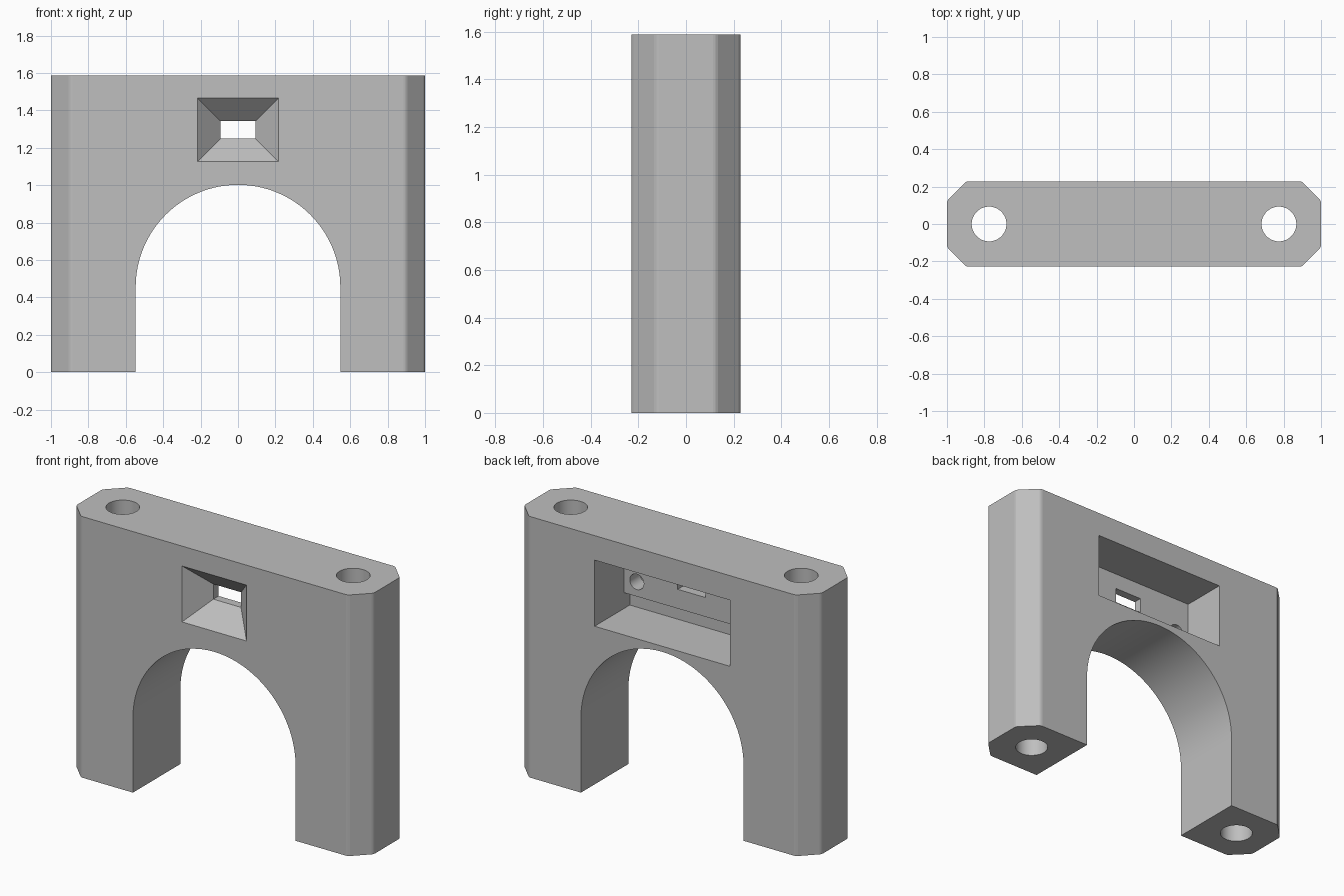
import bpy
import bmesh
from math import cos, sin, pi, radians

if "Cube" in bpy.data.objects:
    bpy.data.objects.remove(bpy.data.objects["Cube"])

HALF_DEPTH = 0.228
HEIGHT = 1.587
ARCH_RADIUS = 0.547
ARCH_CENTRE = 0.455

grey = bpy.data.materials.new("plain_grey")
grey.use_nodes = True
grey.diffuse_color = (0.52, 0.52, 0.52, 1)
grey.node_tree.nodes["Principled BSDF"].inputs["Base Color"].default_value = grey.diffuse_color


def finish(name, bm):
    bmesh.ops.recalc_face_normals(bm, faces=bm.faces[:])
    mesh = bpy.data.meshes.new(name)
    bm.to_mesh(mesh)
    bm.free()
    mesh.materials.append(grey)
    obj = bpy.data.objects.new(name, mesh)
    bpy.context.collection.objects.link(obj)
    return obj


def loft(name, rings):
    """Closed solid through matching rings of points."""
    bm = bmesh.new()
    loops = [[bm.verts.new(p) for p in ring] for ring in rings]
    n = len(loops[0])
    for a, b in zip(loops, loops[1:]):
        for i in range(n):
            j = (i + 1) % n
            bm.faces.new((a[i], a[j], b[j], b[i]))
    bm.faces.new(loops[0])
    bm.faces.new(loops[-1])
    return finish(name, bm)


def circle(radius, segments=48):
    return [(radius * cos(2 * pi * i / segments), radius * sin(2 * pi * i / segments))
            for i in range(segments)]


def vertical_edges(bm):
    return [e for e in bm.edges if abs(e.verts[0].co.z - e.verts[1].co.z) > 1]


# Block with chamfered, slightly eased upright corners
bm = bmesh.new()
bmesh.ops.create_cube(bm, size=1)
for v in bm.verts:
    v.co.x *= 2
    v.co.y *= 2 * HALF_DEPTH
    v.co.z = (v.co.z + 0.5) * HEIGHT
for offset, segments in ((0.103, 1), (0.012, 2)):
    bmesh.ops.bevel(bm, geom=vertical_edges(bm), offset=offset,
                    segments=segments, profile=0.5, affect='EDGES')
body = finish("arched_block", bm)

cutters = []

# Archway
arch = [(ARCH_RADIUS, -0.1)]
arch += [(ARCH_RADIUS * cos(pi * i / 64), ARCH_CENTRE + ARCH_RADIUS * sin(pi * i / 64))
         for i in range(65)]
arch.append((-ARCH_RADIUS, -0.1))
cutters.append(loft("archway_cutter", [[(x, y, z) for x, z in arch] for y in (-0.4, 0.4)]))

# Bolt holes through the legs and blind screw holes in the pocket wall
for side, label in ((1, "left"), (-1, "right")):
    cutters.append(loft(label + "_bolt_cutter",
                        [[(side * 0.775 + x, y, z) for x, y in circle(0.093)]
                         for z in (-0.1, HEIGHT + 0.1)]))
    cutters.append(loft(label + "_screw_cutter",
                        [[(side * 0.368 + x, y, 1.222 + z) for x, z in circle(0.047)]
                         for y in (-0.15, 0.02)]))

# Rear pocket, undercut along its lower edge
pocket = [(0.4, 1.036), (-0.11, 1.036), (-0.11, 1.133),
          (-0.053, 1.133), (-0.053, 1.438), (0.4, 1.438)]
cutters.append(loft("pocket_cutter", [[(x, y, z) for y, z in pocket] for x in (-0.455, 0.455)]))

# Window flaring out to the front
window = []
for y, grow in ((-0.248, 0.144), (-0.104, 0), (0.02, 0)):
    x, low, high = 0.093 + grow, 1.25 - grow, 1.342 + grow
    window.append([(-x, y, low), (x, y, low), (x, y, high), (-x, y, high)])
cutters.append(loft("window_cutter", window))

# Cut everything out, then drop the cutters
for cutter in cutters:
    cutter.hide_render = True
    mod = body.modifiers.new(cutter.name, 'BOOLEAN')
    mod.operation = 'DIFFERENCE'
    mod.solver = 'EXACT'
    mod.object = cutter
bpy.context.view_layer.update()
evaluated = body.evaluated_get(bpy.context.evaluated_depsgraph_get())
result = bpy.data.meshes.new_from_object(evaluated)
body.modifiers.clear()
body.data = result
for cutter in cutters:
    bpy.data.objects.remove(cutter)

# Smooth the arch and holes, keep the rest crisp
for obj in bpy.context.selected_objects:
    obj.select_set(False)
body.select_set(True)
bpy.context.view_layer.objects.active = body
bpy.ops.object.shade_smooth_by_angle(angle=radians(12))
